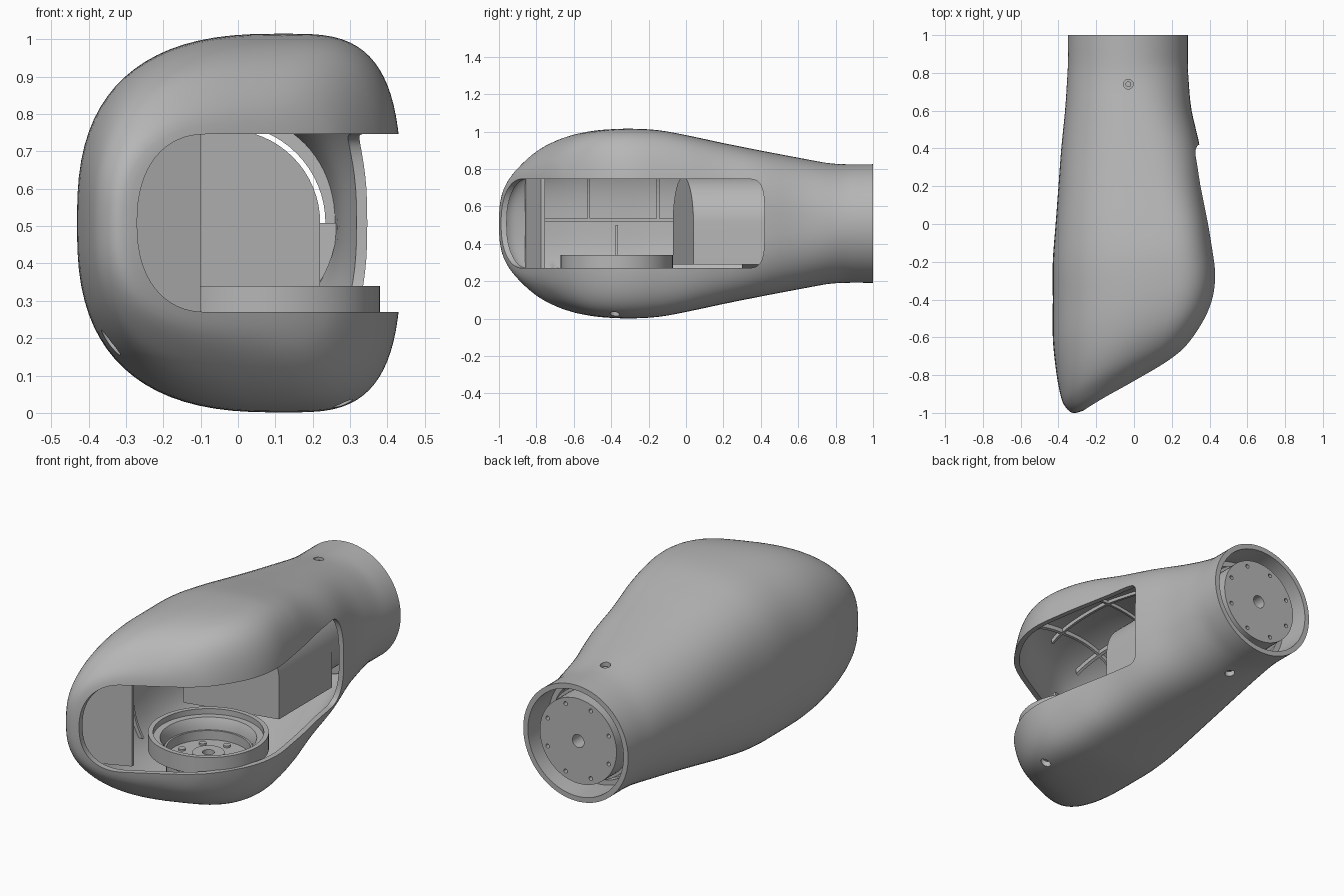
import bpy, bmesh, math
from mathutils import Matrix, Vector

cube = bpy.data.objects.get("Cube")
if cube:
    bpy.data.objects.remove(cube)

grey = bpy.data.materials.new("mid grey")
grey.use_nodes = True
grey.diffuse_color = (0.47, 0.47, 0.47, 1)
grey.node_tree.nodes["Principled BSDF"].inputs["Base Color"].default_value = grey.diffuse_color

MID = 0.508      # height of the shell axis
AXIS_X = -0.03   # sideways position of the collar axis


def finish(name, bm):
    bmesh.ops.recalc_face_normals(bm, faces=bm.faces)
    mesh = bpy.data.meshes.new(name)
    bm.to_mesh(mesh)
    bm.free()
    obj = bpy.data.objects.new(name, mesh)
    bpy.context.collection.objects.link(obj)
    mesh.materials.append(grey)
    return obj


def activate(obj):
    bpy.ops.object.select_all(action='DESELECT')
    obj.select_set(True)
    bpy.context.view_layer.objects.active = obj


def apply(obj, mod):
    activate(obj)
    bpy.ops.object.modifier_apply(modifier=mod.name)


def boolean(obj, tool, operation='DIFFERENCE'):
    mod = obj.modifiers.new("cut", 'BOOLEAN')
    mod.operation, mod.object, mod.solver = operation, tool, 'EXACT'
    apply(obj, mod)
    bpy.data.objects.remove(tool)


def smooth(obj):
    activate(obj)
    bpy.ops.object.shade_smooth_by_angle(angle=math.radians(32))


def prism(name, points, place, lo, hi):
    """Extrude a flat outline; place(a, b, t) maps it into space."""
    bm = bmesh.new()
    rings = [[bm.verts.new(place(a, b, t)) for a, b in points] for t in (lo, hi)]
    n = len(points)
    for ring in rings:
        bm.faces.new(ring)
    for i in range(n):
        j = (i + 1) % n
        bm.faces.new((rings[0][i], rings[0][j], rings[1][j], rings[1][i]))
    return finish(name, bm)


def upright(a, b, t):
    return a, b, t


def lengthwise(a, b, t):
    return a, t, b


def lathe(name, profile, centre, along_y=False, steps=64):
    """Turn a (radius, height) profile around z, or around y."""
    bm = bmesh.new()
    verts = [bm.verts.new((r, 0, h)) for r, h in profile]
    edges = [bm.edges.new(pair) for pair in zip(verts, verts[1:])]
    bmesh.ops.spin(bm, geom=verts + edges, cent=(0, 0, 0), axis=(0, 0, 1),
                   angle=2 * math.pi, steps=steps)
    bmesh.ops.remove_doubles(bm, verts=bm.verts, dist=1e-4)
    turn = Matrix.Rotation(-math.pi / 2, 4, 'X') if along_y else Matrix()
    bm.transform(Matrix.Translation(centre) @ turn)
    return finish(name, bm)


def rod(name, x, y, z, radius, length, along_y=False):
    profile = [(0, 0), (radius, 0), (radius, length), (0, length)]
    return lathe(name, profile, (x, y, z), along_y, 20)


def box(name, x0, x1, y0, y1, z0, z1):
    return prism(name, [(x0, y0), (x1, y0), (x1, y1), (x0, y1)], upright, z0, z1)


def arc(radius, start, end, steps=32):
    angles = [start + (end - start) * k / steps for k in range(steps + 1)]
    return [(AXIS_X + radius * math.cos(a), MID + radius * math.sin(a)) for a in angles]


# Shell stations: left x, left y, right x, right y, half height
STATIONS = [
    (-.26, -.985, .2, -.72, .21), (-.325, -1, .25, -.68, .29), (-.372, -.955, .295, -.635, .36),
    (-.395, -.88, .35, -.555, .427), (-.415, -.76, .4, -.46, .475),
    (-.43, -.6, .43, -.36, .5), (-.43, -.4, .437, -.25, .507),
    (-.43, -.2, .42, -.12, .499), (-.415, 0, .398, .02, .47),
    (-.4, .2, .37, .2, .43), (-.385, .4, .35, .4, .39),
    (-.365, .6, .305, .6, .352), (-.355, .75, .29, .75, .325),
    (-.35, .85, .285, .85, .317), (-.35, 1, .285, 1, .317)]


def catmull(p, q, r, s, t):
    return [b + .5 * t * (c - a + t * (2 * a - 5 * b + 4 * c - d + t * (3 * (b - c) + d - a)))
            for a, b, c, d in zip(p, q, r, s)]


def loft(name, thickness, inset=0.0, segments=80, sub=4):
    last = len(STATIONS) - 1
    rows = []
    for i in range(last):
        quad = [STATIONS[min(max(k, 0), last)] for k in range(i - 1, i + 3)]
        rows += [catmull(*quad, k / sub) for k in range(sub)]
    rows.append(STATIONS[-1])
    bm = bmesh.new()
    rings = []
    for lx, ly, rx, ry, h in rows:
        left, right = Vector((lx, ly, 0)), Vector((rx, ry, 0))
        mid, half = (left + right) / 2, (right - left) / 2
        half -= half.normalized() * inset
        body = 1 - min(max(mid.y / .85, 0), 1)
        skew = .27 * body   # crest leans to the open side
        ring = []
        for k in range(segments):
            c, s = (f(2 * math.pi * k / segments) for f in (math.cos, math.sin))
            power = 2 / (2 + (1.35 if c > 0 else .65) * body)
            u = math.copysign(abs(c) ** power, c)
            v = math.copysign(abs(s) ** power, s)
            p = mid + half * (skew + u * (1 - skew if c > 0 else 1 + skew))
            ring.append(bm.verts.new((p.x, p.y + inset * body, MID + (h - inset) * v)))
        rings.append(ring)
    bm.faces.new(rings[0])
    for a, b in zip(rings, rings[1:]):
        for k in range(segments):
            j = (k + 1) % segments
            bm.faces.new((a[k], a[j], b[j], b[k]))
    obj = finish(name, bm)
    mod = obj.modifiers.new("wall", 'SOLIDIFY')
    mod.thickness, mod.offset = thickness, -1
    apply(obj, mod)
    return obj


def slot(centre, reach, far, power):
    """Slot outline with one rounded end."""
    pts = []
    for k in range(33):
        a = math.pi * (k / 32 - .5)
        c, s = max(math.cos(a), 0), math.sin(a)
        pts.append((centre + reach * c ** (2 / power),
                    MID + .238 * math.copysign(abs(s) ** (2 / power), s)))
    return pts + [(far, MID + .238), (far, MID - .238)]


# Outer shell with the wrap-around opening and screw holes
shell = loft("outer_shell", 0.028)
boolean(shell, prism("front_slot", slot(-.08, -.19, .8, 2.3), lengthwise, -1.3, -.1))
boolean(shell, prism("side_slot", slot(.31, .11, -.6, 4),
                     lambda a, b, t: (t, a, b), .15, .8))
for x, y, z in ((AXIS_X, .74, .78), (AXIS_X, .74, .1), (.28, -.38, -.05), (-.34, -.7, .14)):
    boolean(shell, rod("hole", x, y, z, .026, .16))
smooth(shell)

# Stiffening ribs on the inside of the wall and roof
plates = [(-.6, .25, -.527, -.513, .53, 1.1), (-.6, .25, -.157, -.143, .53, 1.1),
          (-.6, -.1, -.377, -.363, .2, .5), (-.6, -.3, -.76, -.03, .52, .534),
          (-.207, -.193, -.7, .1, .76, 1.1), (.043, .057, -.6, .1, .76, 1.1)]
for number, plate in enumerate(plates):
    rib = loft("rib_%d" % number, .034, .014)
    boolean(rib, box("plate", *plate), 'INTERSECT')

# Upright panel inside the front tip
panel = [(-.34, -.86), (-.28, -.85), (-.1, -.775), (-.1, -.755), (-.34, -.82)]
prism("tip_panel", panel, upright, MID - .25, MID + .25)

# Turntable ring on the floor of the opening
ring_centre = Vector((.08, -.37, 0))
ring = lathe("turntable_ring", [
    (0, .1), (.21, .1), (.21, .25), (.3, .25), (.3, .34), (.275, .34), (.275, .31),
    (.24, .31), (.22, .27), (.22, .2), (.08, .2), (.08, .23), (.03, .23), (.03, .2), (0, .2)],
    ring_centre)
smooth(ring)
for k in range(8):
    a = math.pi * k / 4
    smooth(rod("ring_bolt", ring_centre.x + .16 * math.cos(a),
               ring_centre.y + .16 * math.sin(a), .19, .018, .02))

# Arched inner housing with a slanted front
outline = arc(.25, 0, math.pi) + [(AXIS_X - .25, .29), (AXIS_X + .25, .29)]
housing = prism("inner_housing", outline, lengthwise, -.2, .5)
plan = [(-.3, -.075), (.22, .04), (.3, .06), (.3, .6), (-.3, .6)]
boolean(housing, prism("plan", plan, upright, 0, 1), 'INTERSECT')
smooth(housing)

# Drive motor inside the collar, with drilled end disc
motor = lathe("collar_motor", [
    (0, .3), (.248, .3), (.248, .86), (.232, .86), (.232, .975),
    (.035, .975), (.035, .88), (0, .88)], (AXIS_X, 0, MID), True)
for k in range(8):
    a = math.pi * (k + .5) / 4
    boolean(motor, rod("drill", AXIS_X + .2 * math.cos(a), .93,
                       MID + .2 * math.sin(a), .011, .1, True))
smooth(motor)

# Mounting ring between motor and collar, closed along its lower half
smooth(lathe("collar_ring", [(.264, .78), (.3, .78), (.3, .82), (.264, .82), (.264, .78)],
             (AXIS_X, 0, MID), True))
bracket = arc(.295, math.pi, 2 * math.pi) + arc(.24, 2 * math.pi, math.pi)
smooth(prism("collar_bracket", bracket, lengthwise, .74, .78))

# Recessed screws in the collar
for name, z in (("top_screw", .79), ("bottom_screw", .205)):
    smooth(rod(name, AXIS_X, .74, z, .015, .03))
